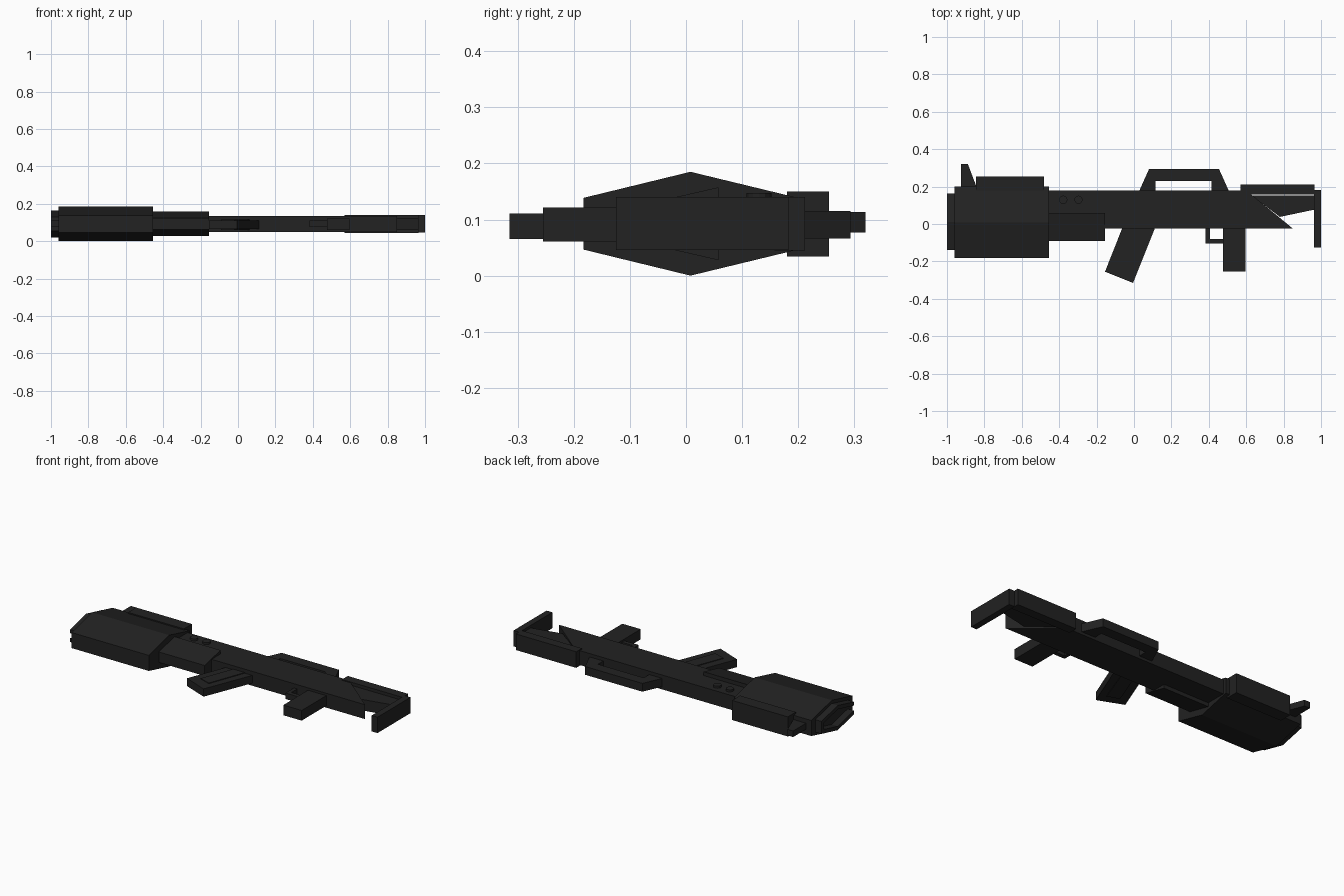
import bpy, bmesh
from mathutils import Vector

if "Cube" in bpy.data.objects:
    bpy.data.objects.remove(bpy.data.objects["Cube"])

mat = bpy.data.materials.new("charcoal black")
mat.diffuse_color = (0.016, 0.016, 0.016, 1)
mat.use_nodes = True
mat.node_tree.nodes["Principled BSDF"].inputs["Base Color"].default_value = mat.diffuse_color
ZC = 0.0925  # mid-plane of the model


def prism(name, pts, lo, hi, axis="z"):
    """Extrude an outline: (x, y) along z, or (y, z) along x."""
    bm = bmesh.new()
    if axis == "z":
        co = [(a, b, lo) for a, b in pts]
        move = Vector((0, 0, hi - lo))
    else:
        co = [(lo, a, b) for a, b in pts]
        move = Vector((hi - lo, 0, 0))
    face = bm.faces.new([bm.verts.new(c) for c in co])
    ext = bmesh.ops.extrude_face_region(bm, geom=[face], use_keep_orig=True)
    verts = [g for g in ext["geom"] if isinstance(g, bmesh.types.BMVert)]
    bmesh.ops.translate(bm, vec=move, verts=verts)
    bmesh.ops.recalc_face_normals(bm, faces=bm.faces)
    me = bpy.data.meshes.new(name)
    bm.to_mesh(me)
    bm.free()
    me.materials.append(mat)
    ob = bpy.data.objects.new(name, me)
    bpy.context.collection.objects.link(ob)
    return ob


def box(name, x0, x1, y0, y1, z0, z1):
    return prism(name, [(x0, y0), (x1, y0), (x1, y1), (x0, y1)], z0, z1)


def mirrored(half):
    """Complete a (y, offset) outline below the mid-plane."""
    return [(y, ZC + d) for y, d in half] + [(y, ZC - d) for y, d in reversed(half)]


# Front housing, six sided, and the muzzle collar with its open lower side
prism("front_housing", mirrored([(-0.183, 0.046), (0.008, 0.0925), (0.2, 0.046)]),
      -0.96, -0.455, "x")
outer = [(-0.14, 0.037), (0.01, 0.073), (0.163, 0.037)]
inner = [(0.138, 0.02), (0.01, 0.05), (-0.14, 0.015)]
prism("muzzle_collar",
      [(y, ZC + d) for y, d in outer] + [(y, ZC - d) for y, d in reversed(outer)] +
      [(y, ZC - d) for y, d in reversed(inner)] + [(y, ZC + d) for y, d in inner],
      -1.0, -0.958, "x")
box("top_rail", -0.845, -0.48, 0.18, 0.255, 0.034, 0.15)
prism("front_sight", [(-0.925, 0.18), (-0.835, 0.18), (-0.888, 0.32), (-0.925, 0.32)],
      0.077, 0.113)

# Tapered forend
prism("forend", mirrored([(-0.09, 0.031), (0.058, 0.065)]), -0.46, -0.155, "x")

# Receiver with slanted rear
prism("receiver", [(-0.46, -0.025), (0.85, -0.025), (0.60, 0.18), (-0.46, 0.18)],
      0.05, 0.135)
for i, x in enumerate((-0.378, -0.297)):
    bpy.ops.mesh.primitive_cylinder_add(vertices=12, radius=0.022, depth=0.03,
                                        location=(x, 0.13, 0.132))
    stud = bpy.context.object
    stud.name = f"receiver_stud_{i + 1}"
    stud.data.materials.append(mat)

# Carrying handle
prism("carry_handle", [(0.025, 0.17), (0.08, 0.293), (0.455, 0.293), (0.51, 0.17),
                       (0.415, 0.17), (0.415, 0.23), (0.115, 0.23), (0.115, 0.17)],
      0.066, 0.115)

# Slanted magazine with a raised panel on both sides
prism("magazine", [(-0.06, -0.015), (-0.155, -0.255), (-0.005, -0.315), (0.115, -0.015)],
      0.065, 0.111)
prism("magazine_panel", [(-0.015, -0.025), (-0.09, -0.22), (-0.02, -0.245), (0.062, -0.025)],
      0.061, 0.115)

# Grip and trigger guard
box("grip", 0.475, 0.595, -0.255, -0.015, 0.061, 0.121)
prism("trigger_guard", [(0.383, -0.015), (0.383, -0.104), (0.48, -0.104), (0.48, -0.08),
                        (0.405, -0.08), (0.405, -0.015)], 0.075, 0.11)

# Shoulder stock
box("stock_top", 0.57, 0.965, 0.158, 0.212, 0.045, 0.14)
prism("stock_brace", [(0.63, 0.152), (0.965, 0.152), (0.965, 0.077), (0.78, 0.038)],
      0.06, 0.125)
box("butt_plate", 0.962, 1.0, -0.125, 0.183, 0.046, 0.14)
